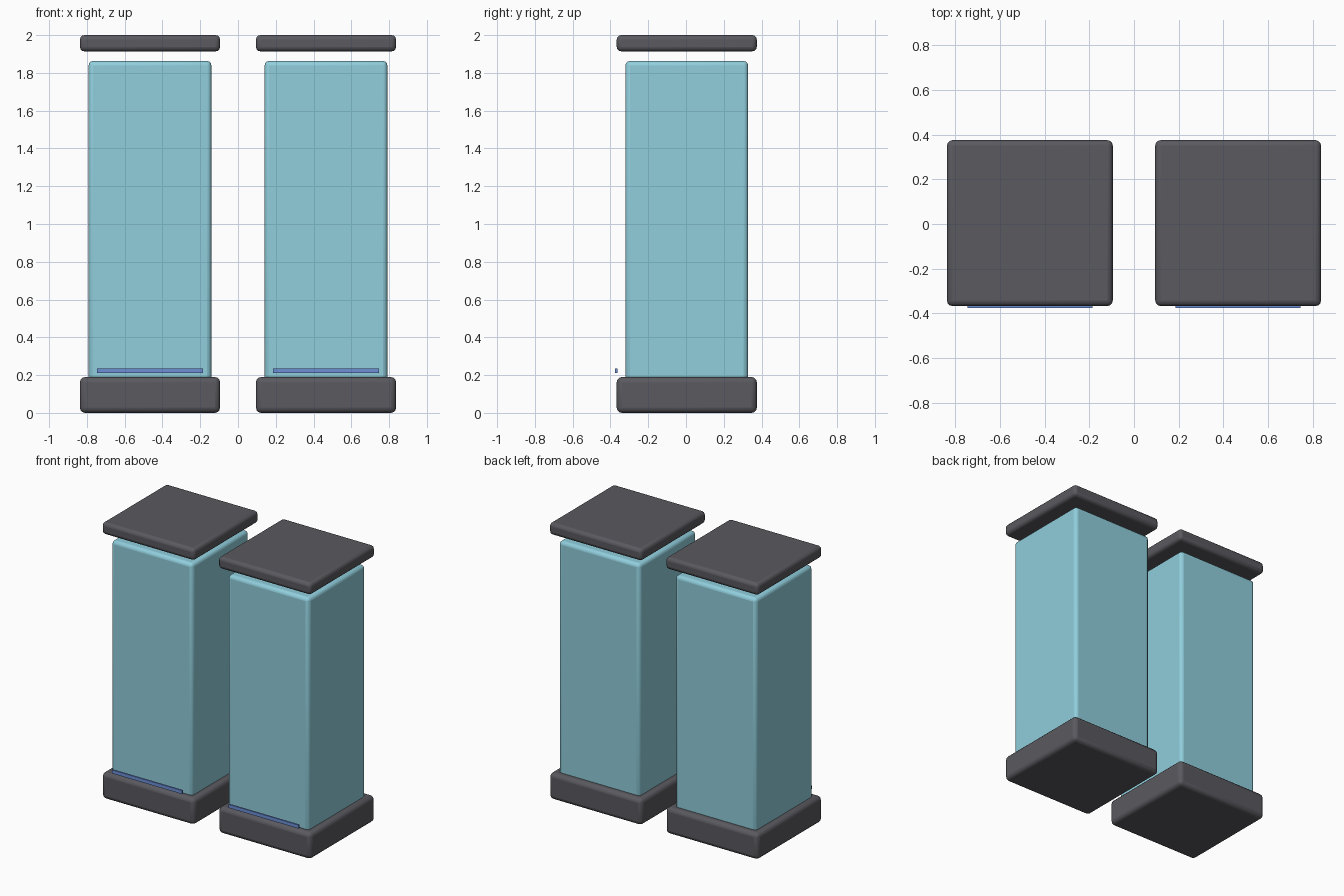
import bpy
from math import radians

if "Cube" in bpy.data.objects:
    bpy.data.objects.remove(bpy.data.objects["Cube"])


def material(name, rgb):
    m = bpy.data.materials.new(name)
    m.diffuse_color = (*rgb, 1)
    m.use_nodes = True
    m.node_tree.nodes["Principled BSDF"].inputs["Base Color"].default_value = m.diffuse_color
    return m


dark = material("dark_grey", (0.1, 0.1, 0.115))
cyan = material("pale_cyan", (0.28, 0.62, 0.72))
blue = material("blue", (0.15, 0.28, 0.69))


def box(name, x, y, z0, z1, width, depth, mat, bevel=0):
    """Box between heights z0 and z1 with optional rounded edges."""
    bpy.ops.mesh.primitive_cube_add(size=1, location=(x, y, (z0 + z1) / 2))
    ob = bpy.context.object
    ob.name = name
    ob.scale = (width, depth, z1 - z0)
    bpy.ops.object.transform_apply(location=False, rotation=False, scale=True)
    ob.data.materials.append(mat)
    if bevel:
        mod = ob.modifiers.new("rounded_edges", 'BEVEL')
        mod.width = bevel
        mod.segments = 3
        bpy.ops.object.shade_smooth_by_angle(angle=radians(40))
    return ob


# Two identical display towers, side by side
for side, x in (("left", -0.466), ("right", 0.466)):
    # Plinth
    box(side + "_base", x, 0.004, 0, 0.19, 0.742, 0.742, dark, 0.028)
    # Tall column, sunk slightly into the plinth
    box(side + "_column", x, 0.004, 0.16, 1.863, 0.65, 0.65, cyan, 0.024)
    # Floating lid
    box(side + "_cap", x, 0.004, 1.914, 2.0, 0.742, 0.742, dark, 0.024)
    # Thin front strip above the plinth
    box(side + "_front_strip", x, -0.369, 0.21, 0.235, 0.56, 0.012, blue)
